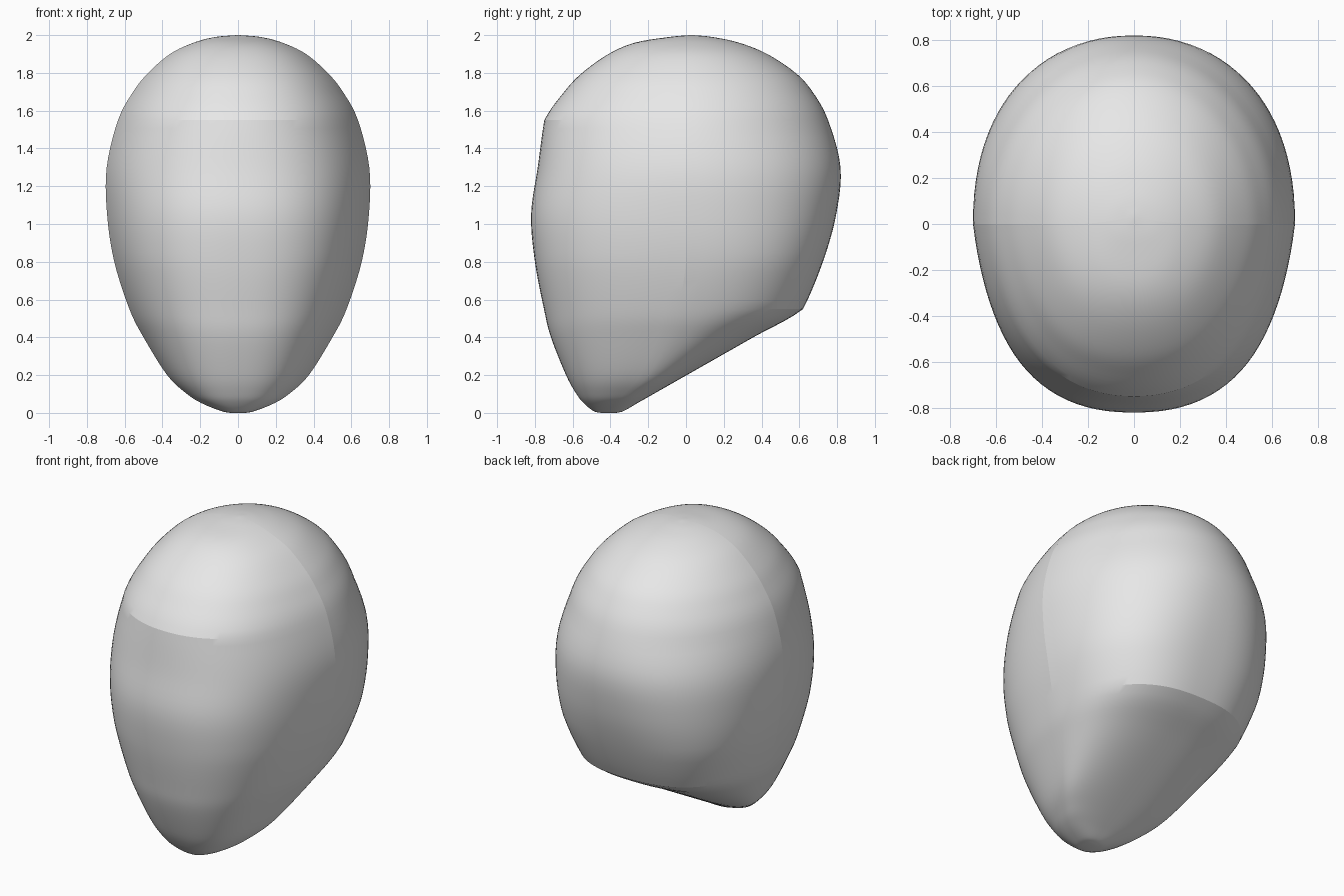
import bpy
import bmesh
from math import sin, cos, pi

cube = bpy.data.objects.get("Cube")
if cube:
    bpy.data.objects.remove(cube)

# One plain grey for the whole shell
grey = bpy.data.materials.new("light_grey")
grey.use_nodes = True
colour = (0.8, 0.8, 0.8, 1)
grey.diffuse_color = colour
grey.node_tree.nodes["Principled BSDF"].inputs["Base Color"].default_value = colour

SEGMENTS = 96
STEPS = 5

# Profile columns from chin to crown
height = [0, .01, .05, .1, .2, .4, .55, .8, 1.05, 1.3, 1.55, 1.7, 1.8, 1.9, 1.96, 1.99, 2]
front = [-.45, -.49, -.54, -.58, -.635, -.715, -.752, -.8, -.82, -.785, -.75, -.645, -.55, -.41, -.27, -.09, .02]
back = [-.37, -.33, -.26, -.172, .004, .356, .62, .725, .795, .818, .752, .67, .58, .43, .28, .14, .04]
width = [.04, .09, .19, .27, .375, .5, .575, .655, .693, .695, .635, .555, .475, .36, .235, .12, .005]
centre = [-.41, -.4, -.36, -.3, -.2, -.09, -.04, 0, 0, 0, 0, 0, 0, 0, 0, .01, .03]
BROW = height.index(1.55)
NECK = height.index(.55)


def spline(col, i, t, crease=None):
    """Smooth curve through a column, with an optional corner at one knot."""
    a, b = col[i], col[i + 1]
    before = col[i - 1] if i > 0 and i != crease else 2 * a - b
    after = col[i + 2] if i + 2 < len(col) and i + 1 != crease else 2 * b - a
    return a + .5 * t * (b - before + t * (2 * before - 5 * a + 4 * b - after
                         + t * (3 * (a - b) + after - before)))


def ring_points(z, f, b, w, c):
    """Horizontal section: squarer at the face and neck, rounder at the crown."""
    low = min(1, max(0, (1.5 - z) / .7))
    points = []
    for k in range(SEGMENTS):
        angle = 2 * pi * k / SEGMENTS
        s, q = sin(angle), cos(angle)
        if abs(q) < 1e-9:
            q = 0
        power = 2 / (2.1 + .25 * low if q > 0 else 2 + .5 * low)
        u = abs(q) ** power
        x = w * abs(s) ** power * (1 if s > 0 else -1)
        if q > 0:
            x *= 1 - .15 * u * (1 - u)
            y = c + (f - c) * u
        else:
            y = c + (b - c) * u
        points.append((x, y, z))
    return points


# Head shell lofted through the sections
bm = bmesh.new()
rings = []
for i in range(len(height) - 1):
    last = i == len(height) - 2
    for j in range(STEPS + last):
        t = j / STEPS
        section = ring_points(spline(height, i, t), spline(front, i, t, BROW),
                              spline(back, i, t, NECK), spline(width, i, t),
                              spline(centre, i, t))
        rings.append([bm.verts.new(p) for p in section])
for lower, upper in zip(rings, rings[1:]):
    for k in range(SEGMENTS):
        n = (k + 1) % SEGMENTS
        bm.faces.new((lower[k], lower[n], upper[n], upper[k]))
bm.faces.new(rings[0])
bm.faces.new(rings[-1])
bmesh.ops.recalc_face_normals(bm, faces=bm.faces)

# Crease where the front and back halves meet
for lower, upper in zip(rings, rings[1:]):
    if lower[0].co.z > .6:
        for k in (SEGMENTS // 4, 3 * SEGMENTS // 4):
            bm.edges.get((lower[k], upper[k])).smooth = False

mesh = bpy.data.meshes.new("head_shell")
bm.to_mesh(mesh)
bm.free()
mesh.materials.append(grey)
shell = bpy.data.objects.new("head_shell", mesh)
bpy.context.collection.objects.link(shell)
bpy.ops.object.select_all(action="DESELECT")
shell.select_set(True)
bpy.context.view_layer.objects.active = shell
bpy.ops.object.shade_smooth_by_angle(angle=.28, keep_sharp_edges=True)
